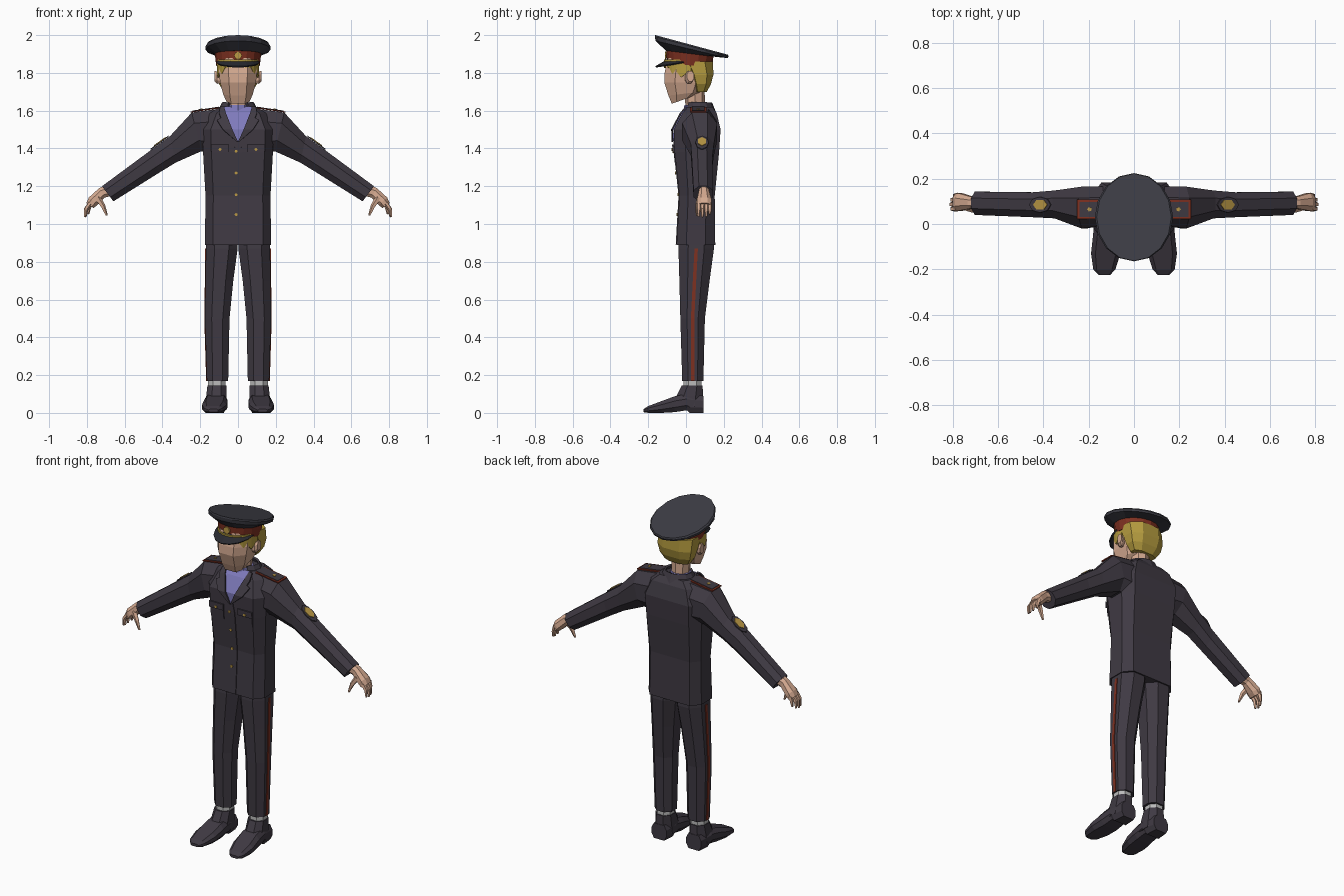
import bpy, bmesh, math
from math import sin, cos, pi, radians

if "Cube" in bpy.data.objects:
    bpy.data.objects.remove(bpy.data.objects["Cube"])


def material(name, r, g, b):
    m = bpy.data.materials.new(name)
    m.diffuse_color = (r, g, b, 1)
    m.use_nodes = True
    m.node_tree.nodes["Principled BSDF"].inputs["Base Color"].default_value = m.diffuse_color
    return m


UNIFORM = material("uniform_cloth", 0.05, 0.042, 0.056)
HAT = material("hat_cloth", 0.045, 0.045, 0.058)
VISOR = material("visor_black", 0.022, 0.023, 0.03)
SKIN = material("skin", 0.66, 0.40, 0.28)
HAIR = material("blond_hair", 0.46, 0.33, 0.05)
RED = material("dark_red", 0.21, 0.03, 0.015)
SHIRT = material("lavender_shirt", 0.21, 0.195, 0.50)
SOCK = material("grey_sock", 0.50, 0.50, 0.50)
GOLD = material("gold", 0.50, 0.32, 0.06)


def build(name, verts, faces, mat, mirror=False, thick=0):
    bm = bmesh.new()
    vs = [bm.verts.new(v) for v in verts]
    for f in faces:
        bm.faces.new([vs[i] for i in f])
    bmesh.ops.recalc_face_normals(bm, faces=bm.faces)
    me = bpy.data.meshes.new(name)
    bm.to_mesh(me)
    bm.free()
    me.materials.append(mat)
    ob = bpy.data.objects.new(name, me)
    bpy.context.collection.objects.link(ob)
    if thick:
        s = ob.modifiers.new("Solidify", 'SOLIDIFY')
        s.thickness, s.offset = thick, 0
    if mirror:
        m = ob.modifiers.new("Mirror", 'MIRROR')
        m.use_mirror_merge = False
    return ob


def loft(name, rings, mat, mirror=False, closed=True, thick=0):
    """Skin a list of equal-length point rings; closed rings get end caps."""
    n = len(rings[0])
    faces = []
    for r in range(len(rings) - 1):
        for i in range(n if closed else n - 1):
            j = (i + 1) % n
            faces.append((r * n + i, r * n + j, (r + 1) * n + j, (r + 1) * n + i))
    if closed:
        faces.append(tuple(range(n)))
        faces.append(tuple((len(rings) - 1) * n + i for i in range(n)))
    return build(name, [p for r in rings for p in r], faces, mat, mirror, thick)


def octagon(a0, a1, b0, b1, ca=0.45, cb=0.45):
    """Chamfered rectangle as eight 2D points."""
    am, ah, bm_, bh = (a0 + a1) / 2, (a1 - a0) / 2, (b0 + b1) / 2, (b1 - b0) / 2
    base = [(1, -cb), (1, cb), (ca, 1), (-ca, 1), (-1, cb), (-1, -cb), (-ca, -1), (ca, -1)]
    return [(am + ah * u, bm_ + bh * v) for u, v in base]


def level(z, x0, x1, y0, y1, ca=0.45, cb=0.45, slope=0):
    return [(x, y, z + slope * (y - y0)) for x, y in octagon(x0, x1, y0, y1, ca, cb)]


def limb(top, bot, y0, y1):
    """Ring spanning two xz points, with a width in y."""
    return [(bot[0] + (top[0] - bot[0]) * t, y, bot[1] + (top[1] - bot[1]) * t)
            for t, y in octagon(0, 1, y0, y1)]


def tube(name, pts, radii, mat, mirror=False, n=5):
    """Tapered finger-like tube running in an xz plane."""
    rings = []
    for k, (p, r) in enumerate(zip(pts, radii)):
        a, b = pts[max(k - 1, 0)], pts[min(k + 1, len(pts) - 1)]
        dx, dz = b[0] - a[0], b[2] - a[2]
        l = math.hypot(dx, dz)
        rings.append([(p[0] + dz / l * r * cos(t), p[1] + r * sin(t), p[2] - dx / l * r * cos(t))
                      for t in (2 * pi * i / n for i in range(n))])
    return loft(name, rings, mat, mirror)


def ellipse(cy, rx, ry, z, slope, n=16):
    return [(rx * sin(t), cy - ry * cos(t), z - slope * ry * -cos(t))
            for t in (2 * pi * i / n for i in range(n))]


# Jacket body
BODY = [(0.89, .175, -.05, .155), (1.15, .172, -.035, .152), (1.38, .185, -.06, .175),
        (1.50, .19, -.065, .183), (1.585, .15, -.02, .163), (1.62, .10, .01, .14)]
loft("jacket_body", [level(z, -h, h, a, b, .76, .5) for z, h, a, b in BODY], UNIFORM)


def front(z):
    for (z0, _, a0, _), (z1, _, a1, _) in zip(BODY, BODY[1:]):
        if z <= z1:
            return a0 + (a1 - a0) * (z - z0) / (z1 - z0)
    return BODY[-1][2]


def chest_strip(name, rows, off, mat, mirror=False, thick=.005):
    """Plate following the chest; rows are (z, x0, x1)."""
    rings = [[(x0, front(z) - off, z), (x1, front(z) - off, z)] for z, x0, x1 in rows]
    return loft(name, rings, mat, mirror, False, thick)


chest_strip("shirt_front", [(1.44, -.002, .002), (1.5, -.03, .03), (1.585, -.064, .064),
                            (1.62, -.074, .074)], .003, SHIRT)
chest_strip("lapel", [(1.435, 0, .006), (1.5, .03, .08), (1.55, .05, .112), (1.56, .054, .09),
                      (1.585, .064, .1), (1.62, .074, .095)], .009, UNIFORM, True, .009)
chest_strip("placket", [(.892, -.022, .022), (1.15, -.022, .022), (1.38, -.022, .022),
                        (1.435, -.012, .012)], .002, UNIFORM)
chest_strip("pocket", [(1.325, .052, .138), (1.38, .052, .138), (1.41, .052, .138)],
            .003, UNIFORM, True)
chest_strip("pocket_flap", [(1.383, .048, .142), (1.42, .048, .142)], .008, UNIFORM, True, .007)


# Gold buttons and hat badge
def disc(name, x, y, z, r, mirror=False, n=8, depth=.008):
    rings = [[(x + r * cos(2 * pi * i / n), yy, z + r * sin(2 * pi * i / n)) for i in range(n)]
             for yy in (y, y - depth)]
    return loft(name, rings, GOLD, mirror)


for z in (1.05, 1.155, 1.27, 1.385):
    disc("jacket_button", -.01, front(z) - .002, z, .008)
disc("pocket_button", .095, front(1.395) - .009, 1.395, .008, True)
disc("hat_badge", 0, -.102, 1.892, .021, depth=.009)

# Standing collar, open at the front, and shirt collar
arc = [radians(35 + 290 * i / 10) for i in range(11)]
loft("jacket_collar", [[(rx * sin(t), .07 - ry * cos(t), z) for t in arc]
                       for z, rx, ry in ((1.585, .108, .085), (1.642, .078, .062))],
     UNIFORM, closed=False, thick=.012)
loft("shirt_collar", [ellipse(.05, r, r, z, 0, 10) for z, r in ((1.58, .068), (1.63, .058))], SHIRT)

# Sleeves
loft("sleeve", [limb((.10, 1.61), (.12, 1.37), 0, .165), limb((.245, 1.59), (.195, 1.385), -.02, .165),
                limb((.36, 1.465), (.33, 1.325), .025, .148), limb((.46, 1.392), (.42, 1.27), .03, .14),
                limb((.72, 1.20), (.66, 1.12), .04, .143)], UNIFORM, True)


# Plates lying on top of the sleeve
def plate(name, p, q, y0, y1, off, mat, n=4):
    dx, dz = q[0] - p[0], q[1] - p[1]
    l = math.hypot(dx, dz)
    base = ([(0, 0), (1, 0), (1, 1), (0, 1)] if n == 4 else
            [(.5 + .5 * cos(2 * pi * i / n), .5 + .5 * sin(2 * pi * i / n)) for i in range(n)])
    vs = [(p[0] + dx * u - dz / l * off, y0 + (y1 - y0) * v, p[1] + dz * u + dx / l * off)
          for u, v in base]
    return build(name, vs, [tuple(range(n))], mat, True, .006)


plate("epaulette_edge", (.10, 1.612), (.25, 1.59), .022, .108, .003, RED)
plate("epaulette_panel", (.10, 1.612), (.24, 1.5915), .032, .098, .006, UNIFORM)
plate("epaulette_star", (.185, 1.60), (.205, 1.597), .055, .075, .009, GOLD, 5)
plate("sleeve_patch", (.365, 1.462), (.46, 1.392), .05, .12, .004, UNIFORM, 8)
plate("sleeve_badge", (.378, 1.452), (.44, 1.407), .06, .11, .008, GOLD, 6)

# Hands
loft("palm", [limb((.70, 1.205), (.665, 1.15), .068, .122), limb((.735, 1.19), (.705, 1.14), .068, .122),
              limb((.79, 1.14), (.745, 1.10), .058, .136), limb((.803, 1.11), (.765, 1.085), .06, .134)],
     SKIN, True)
for i, y in enumerate((.067, .087, .107, .126)):
    d = (0, .004, 0, -.012)[i]
    tube("finger", [(.782, y, 1.11), (.803 + d, y, 1.08), (.806 + d, y, 1.04 - d)],
         [.013, .011, .006], SKIN, True)
tube("thumb", [(.745, .075, 1.14), (.715, .062, 1.095), (.695, .058, 1.045)],
     [.018, .013, .006], SKIN, True)

# Trousers with side stripe
LEG = [(.93, 0, .168, -.035, .145), (.87, .002, .17, -.04, .148), (.70, .025, .172, -.035, .125),
       (.50, .045, .175, -.03, .10), (.17, .052, .165, -.02, .092)]
loft("trouser_leg", [level(*r) for r in LEG], UNIFORM, True)
loft("trouser_stripe", [[(x1 + .001, (a + b) / 2 + s, z) for s in (-.009, .009)]
                        for z, _, x1, a, b in LEG[1:]], RED, True, False, .005)

# Socks and shoes
loft("sock", [level(.12, .066, .158, -.012, .082), level(.18, .066, .158, -.012, .082)], SOCK, True)
loft("shoe_ankle", [level(.03, .058, .172, -.07, .09), level(.09, .06, .168, -.05, .09),
                    level(.145, .062, .162, -.022, .088)], UNIFORM, True)
FOOT = [(.092, .066, .164, 0, .09), (.02, .058, .174, 0, .10), (.005, .058, .176, .014, .10),
        (-.06, .055, .182, .004, .088), (-.13, .06, .19, 0, .062), (-.2, .082, .18, 0, .036),
        (-.225, .105, .156, .004, .02)]
loft("shoe_foot", [[(x, y, z) for x, z in octagon(x0, x1, z0, z1, .7, .4)]
                   for y, x0, x1, z0, z1 in FOOT], UNIFORM, True)

# Neck, head and ears
loft("neck", [ellipse(.05, .05, .05, 1.58, 0, 8), ellipse(.045, .054, .054, 1.72, 0, 8)], SKIN)
loft("head", [level(1.637, -.06, .06, -.075, .03, .6, .5, .35),
              level(1.68, -.078, .078, -.093, .08, .55, .5, .12),
              level(1.75, -.095, .095, -.115, .11, .5, .5),
              level(1.80, -.1, .1, -.113, .12, .5, .5),
              level(1.88, -.1, .1, -.095, .125, .5, .5)], SKIN)
loft("ear", [[(x, y, z) for y, z in octagon(*b)] for x, b in
             ((.085, (-.005, .03, 1.745, 1.79)), (.112, (-.004, .038, 1.742, 1.808)),
              (.124, (.006, .042, 1.755, 1.81)))], SKIN, True)

# Hair at the back and jagged fringe at the front
loft("back_hair", [level(1.70, -.075, .075, .045, .11, .5, .5), level(1.74, -.1, .1, .03, .132, .5, .5),
                   level(1.79, -.111, .111, .01, .145, .5, .5),
                   level(1.86, -.113, .113, -.03, .143, .5, .5)], HAIR)
ts = [radians(-100 + 200 * i / 16) for i in range(17)]
loft("fringe", [[(.108 * sin(t), .005 - .118 * cos(t), 1.87) for t in ts],
                [(.108 * sin(t), .005 - .118 * cos(t),
                  1.835 - .055 * sin(t) ** 2 + (.016 if i % 2 else -.008)) for i, t in enumerate(ts)]],
     HAIR, closed=False, thick=.008)

# Peaked hat: band, crown, visor
loft("hat_band", [ellipse(.02, .116, .12, 1.84, .125), ellipse(.02, .123, .125, 1.905, .125)], RED)
loft("hat_crown", [ellipse(.02, .125, .127, 1.902, .125), ellipse(.03, .172, .191, 1.924, .24),
                   ellipse(.03, .173, .195, 1.94, .27), ellipse(.03, .165, .193, 1.948, .27)], HAT)
va = [radians(-75 + 150 * i / 8) for i in range(9)]
loft("hat_visor", [[((.117 + k * .03 * cos(t * 1.2)) * sin(t), .02 - (.118 + k * .062 * cos(t * 1.2)) * cos(t),
                     1.852 + .016 * cos(t) - k * .036 * cos(t * 1.2)) for t in va] for k in (0, 1)],
     VISOR, closed=False, thick=.008)
